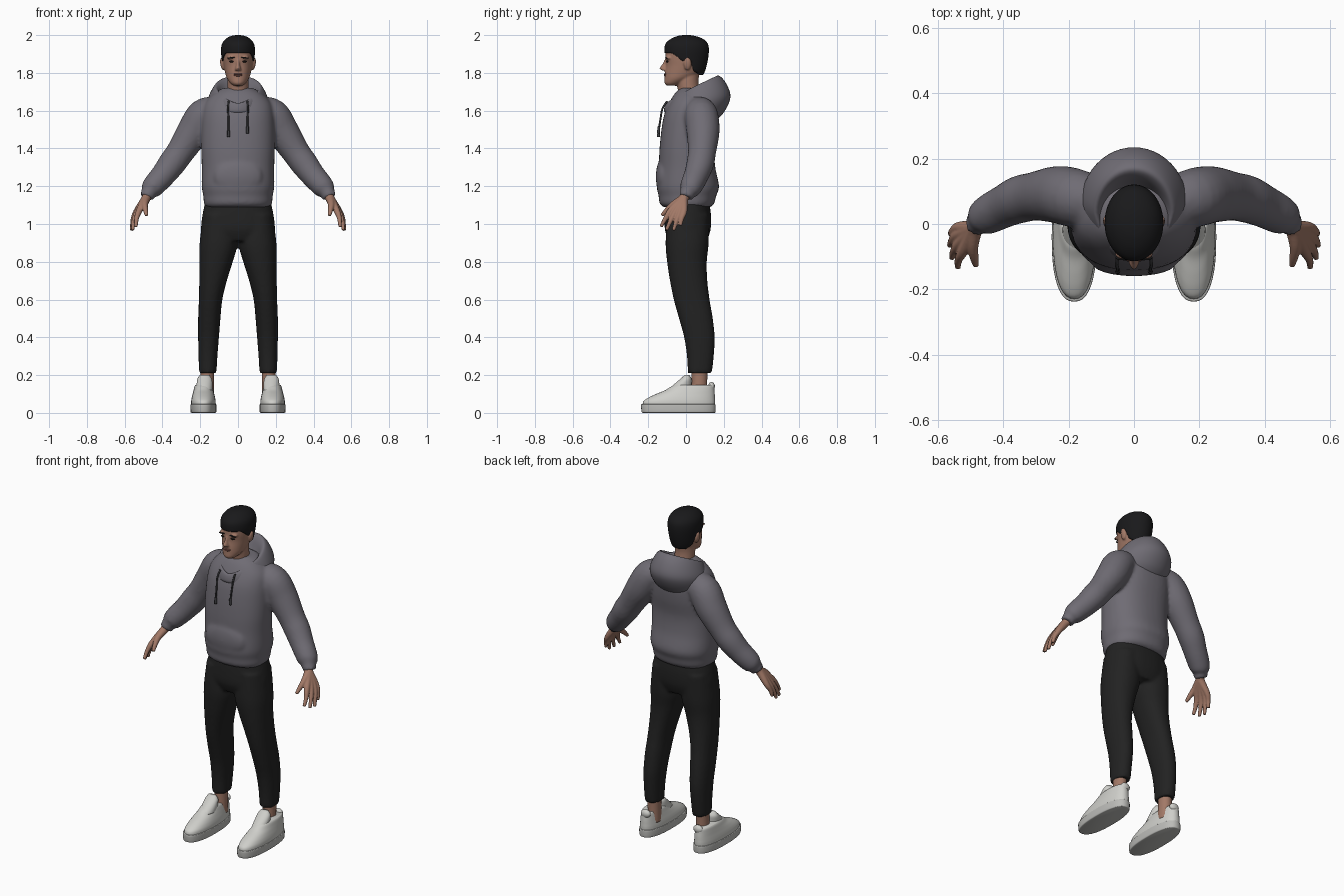
import bpy, bmesh, math
from mathutils import Vector, Matrix

if "Cube" in bpy.data.objects:
    bpy.data.objects.remove(bpy.data.objects["Cube"])


def material(name, r, g, b):
    mat = bpy.data.materials.new(name)
    mat.use_nodes = True
    mat.diffuse_color = (r, g, b, 1)
    shader = mat.node_tree.nodes["Principled BSDF"]
    shader.inputs["Base Color"].default_value = (r, g, b, 1)
    shader.inputs["Roughness"].default_value = 0.8
    return mat


fleece = material("grey fleece", 0.16, 0.15, 0.175)
cloth = material("black cloth", 0.016, 0.016, 0.016)
hair_black = material("black hair", 0.01, 0.01, 0.011)
skin = material("skin", 0.36, 0.19, 0.135)
lip = material("lip", 0.24, 0.1, 0.08)
leather = material("white leather", 0.62, 0.62, 0.59)
rubber = material("sole rubber", 0.5, 0.5, 0.48)
cord_grey = material("dark cord", 0.045, 0.045, 0.05)
eye_dark = material("dark eye", 0.02, 0.014, 0.012)


def smooth_rows(rows, steps=5):
    """Catmull-Rom interpolation through rows of numbers."""
    out = []
    last = len(rows) - 1
    for i in range(last):
        a, b, c, d = (rows[max(0, min(last, i + k))] for k in (-1, 0, 1, 2))
        for s in range(steps):
            t = s / steps
            out.append([q + t * (r - p) / 2
                        + t * t * (p - 2.5 * q + 2 * r - d_ / 2)
                        + t ** 3 * (1.5 * (q - r) + (d_ - p) / 2)
                        for p, q, r, d_ in zip(a, b, c, d)])
    return out + [list(rows[-1])]


def skin_rings(bm, rings, caps=True):
    loops = [[bm.verts.new(p) for p in ring] for ring in rings]
    n = len(loops[0])
    for low, high in zip(loops, loops[1:]):
        for i in range(n):
            j = (i + 1) % n
            bm.faces.new((low[i], low[j], high[j], high[i]))
    if caps:
        bm.faces.new(loops[0][::-1])
        bm.faces.new(loops[-1])


def stack(bm, rows, cx=0, power=2, n=40, caps=True):
    """Upright loft; each row is height, front y, back y, half width, (centre x)."""
    def sup(v):
        return math.copysign(abs(v) ** (2 / power), v)
    rings = []
    for z, front, back, w, *x in smooth_rows(rows):
        mid = x[0] if x else cx
        angles = [math.tau * i / n for i in range(n)]
        rings.append([(mid + w * sup(math.cos(a)),
                       (front + back) / 2 + (back - front) / 2 * sup(math.sin(a)), z)
                      for a in angles])
    skin_rings(bm, rings, caps)


def tube(bm, rows, side=1, n=20):
    """Round sweep; each row is x, y, z, radius."""
    rows = smooth_rows(rows)
    pts = [Vector((x * side, y, z)) for x, y, z, r in rows]
    rings = []
    for i, p in enumerate(pts):
        way = pts[min(i + 1, len(pts) - 1)] - pts[max(i - 1, 0)]
        turn = way.to_track_quat('Z', 'Y')
        rings.append([p + turn @ Vector((math.cos(math.tau * k / n), math.sin(math.tau * k / n), 0))
                      * rows[i][3] for k in range(n)])
    skin_rings(bm, rings)


def ball(bm, centre, size, tilt=0):
    m = Matrix.Translation(centre) @ Matrix.Rotation(tilt, 4, 'Y') @ Matrix.Diagonal((*size, 1))
    bmesh.ops.create_uvsphere(bm, u_segments=24, v_segments=14, radius=1, matrix=m)


def finish(name, bm, mat, voxel=0, relax=4):
    """Make the object; a voxel size fuses overlapping pieces into one skin."""
    bmesh.ops.recalc_face_normals(bm, faces=bm.faces)
    mesh = bpy.data.meshes.new(name)
    bm.to_mesh(mesh)
    bm.free()
    mesh.materials.append(mat)
    for poly in mesh.polygons:
        poly.use_smooth = True
    ob = bpy.data.objects.new(name, mesh)
    bpy.context.collection.objects.link(ob)
    if voxel:
        mod = ob.modifiers.new("fuse", 'REMESH')
        mod.mode, mod.voxel_size, mod.use_smooth_shade = 'VOXEL', voxel, True
        mod = ob.modifiers.new("relax", 'SMOOTH')
        mod.factor, mod.iterations = 0.5, relax
    return ob


# Hoodie body with sleeves and front pocket
bm = bmesh.new()
stack(bm, [(1.09, -.12, .13, .17), (1.11, -.14, .15, .18), (1.15, -.145, .16, .184),
           (1.2, -.155, .175, .192), (1.3, -.145, .155, .192), (1.4, -.14, .15, .195),
           (1.5, -.13, .165, .195), (1.58, -.115, .17, .19), (1.64, -.09, .16, .175),
           (1.69, -.06, .13, .13), (1.72, -.03, .1, .08)], power=2.3)
ball(bm, (0, -.12, 1.25), (.13, .04, .1))
for side in (1, -1):
    tube(bm, [(.11, .07, 1.6, .075), (.18, .08, 1.575, .09), (.235, .09, 1.49, .088),
              (.303, .085, 1.385, .075), (.35, .075, 1.32, .073), (.395, .055, 1.26, .066),
              (.435, .035, 1.215, .062), (.46, .02, 1.185, .056), (.473, .008, 1.165, .041),
              (.485, 0, 1.14, .038)], side)
finish("hoodie", bm, fleece, .01, 5)

# Hood lying open behind the neck: half width, front y, back y, front z, back z
hood_rows = [(.14, -.1, .15, 1.58, 1.54), (.16, -.115, .2, 1.595, 1.59),
             (.163, -.115, .235, 1.615, 1.67), (.145, -.108, .215, 1.635, 1.74),
             (.122, -.098, .175, 1.64, 1.785), (.104, -.085, .145, 1.63, 1.765),
             (.088, -.07, .115, 1.61, 1.7), (.06, -.05, .08, 1.6, 1.64)]
rings = []
for w, front, back, low, high in smooth_rows(hood_rows):
    ring = []
    for i in range(48):
        a = math.tau * i / 48
        t = (1 - math.cos(a)) / 2
        ring.append((w * math.sin(a) * (.82 + .18 * min(1, 2 * t)),
                     front + (back - front) * t, low + (high - low) * t ** .8))
    rings.append(ring)
bm = bmesh.new()
skin_rings(bm, rings, caps=False)
finish("hood", bm, fleece)

# Drawstrings with thick tips
for side, label in ((1, "left"), (-1, "right")):
    drop = .02 if side > 0 else 0
    bm = bmesh.new()
    tube(bm, [(.05, -.1, 1.65, .005), (.053, -.125, 1.61, .005), (.05, -.136, 1.55, .005),
              (.05, -.144, 1.49 + drop, .005)], side, 10)
    tube(bm, [(.05, -.144, 1.495 + drop, .007), (.05, -.146, 1.46 + drop, .008)], side, 10)
    finish(label + "_drawstring", bm, cord_grey)

# Trousers: hips and two tapering legs
bm = bmesh.new()
stack(bm, [(1.13, -.1, .12, .17), (1.05, -.11, .132, .188), (.97, -.112, .13, .195),
           (.91, -.09, .11, .17)], power=2.3)
for side in (1, -1):
    legs = [(1.05, -.1, .12, .085, .1), (.9, -.108, .12, .1, .103), (.8, -.1, .11, .088, .116),
            (.7, -.085, .113, .073, .132), (.6, -.065, .125, .062, .145),
            (.5, -.037, .142, .059, .152), (.4, -.01, .152, .055, .156),
            (.3, .005, .147, .05, .159), (.21, .01, .137, .046, .16)]
    stack(bm, [(*row[:4], row[4] * side) for row in legs], power=2.2)
finish("trousers", bm, cloth, .01, 3)

for side, label in ((1, "left"), (-1, "right")):
    # Ankle
    bm = bmesh.new()
    stack(bm, [(.08, .025, .115, .036), (.15, .03, .112, .036), (.25, .03, .115, .036)],
          cx=.163 * side, n=24)
    finish(label + "_ankle", bm, skin)

    # Shoe: sole, upper, tongue and heel tab
    foot = .183 * side
    bm = bmesh.new()
    stack(bm, [(0, -.228, .15, .062), (.006, -.235, .156, .068), (.04, -.238, .157, .069),
               (.046, -.234, .154, .066)], cx=foot, power=2.4)
    finish(label + "_shoe_sole", bm, rubber)
    bm = bmesh.new()
    stack(bm, [(.03, -.23, .153, .065), (.06, -.226, .154, .065), (.08, -.2, .153, .062),
               (.1, -.158, .152, .057), (.12, -.11, .15, .052), (.14, -.078, .148, .047),
               (.148, -.06, .143, .042)], cx=foot, power=2.3)
    finish(label + "_shoe_upper", bm, leather)
    bm = bmesh.new()
    stack(bm, [(.12, -.1, .03, .042), (.15, -.065, .03, .042), (.18, -.03, .03, .038),
               (.2, -.008, .018, .025)], cx=foot - .006 * side, n=24)
    ball(bm, (foot - .006 * side, .135, .14), (.03, .018, .024))
    finish(label + "_shoe_tongue_and_heel", bm, leather)

    # Hand: fingers fan out from the wrist and fuse into a palm
    bm = bmesh.new()
    wrist = [(.468, .012, 1.18, .024), (.485, -.01, 1.14, .024)]
    fingers = [((.522, -.08, 1.072), (.54, -.133, .985)), ((.532, -.056, 1.064), (.558, -.104, .968)),
               ((.538, -.032, 1.062), (.564, -.066, .966)), ((.536, -.01, 1.068), (.562, -.03, .992))]
    for knuckle, tip in fingers:
        mid = Vector(knuckle).lerp(Vector(tip), .5) + Vector((.006, -.002, 0))
        tube(bm, wrist + [(*knuckle, .017), (*mid, .0125), (*tip, .009)], side, 14)
    tube(bm, wrist + [(.494, -.065, 1.105, .018), (.49, -.1, 1.075, .014),
                      (.484, -.128, 1.045, .009)], side, 14)
    finish(label + "_hand", bm, skin, .004, 3)

# Head, neck, nose, brow and ears
bm = bmesh.new()
stack(bm, [(1.58, -.04, .09, .07), (1.68, -.04, .075, .058), (1.76, -.05, .066, .056),
           (1.83, -.05, .08, .056)])
stack(bm, [(1.732, -.1, -.05, .022), (1.745, -.113, -.015, .04), (1.77, -.113, .035, .058),
           (1.8, -.112, .08, .068), (1.84, -.107, .1, .076), (1.88, -.109, .106, .081),
           (1.92, -.105, .108, .082), (1.96, -.082, .095, .07), (1.985, -.04, .06, .045)])
stack(bm, [(1.872, -.112, -.08, .008), (1.845, -.127, -.08, .01), (1.825, -.14, -.08, .015),
           (1.813, -.13, -.08, .018)], n=16)
for side in (1, -1):
    ball(bm, (.083 * side, .008, 1.848), (.011, .02, .034), .15 * side)
    ball(bm, (.033 * side, -.092, 1.88), (.026, .016, .01))
finish("head", bm, skin, .005, 3)


# Hair cap, lifted to a hairline that is high in front and low behind
def hairline(y):
    marks = [(-1, 1.908), (-.075, 1.905), (-.045, 1.885), (-.02, 1.862), (0, 1.868),
             (.025, 1.86), (.04, 1.81), (.07, 1.79), (1, 1.785)]
    for (y0, z0), (y1, z1) in zip(marks, marks[1:]):
        if y <= y1:
            return z0 + (z1 - z0) * (y - y0) / (y1 - y0)


bm = bmesh.new()
stack(bm, [(1.78, -.09, .088, .066), (1.82, -.098, .104, .078), (1.87, -.108, .116, .086),
           (1.92, -.114, .121, .09), (1.955, -.108, .115, .084), (1.98, -.08, .09, .065),
           (1.995, -.045, .05, .038), (2, -.015, .02, .012)], n=64)
for v in bm.verts:
    v.co.z = max(v.co.z, hairline(v.co.y))
finish("hair", bm, hair_black)

# Eyes, eyebrows and lips
for side, label in ((1, "left"), (-1, "right")):
    bm = bmesh.new()
    ball(bm, (.033 * side, -.099, 1.86), (.014, .006, .005))
    finish(label + "_eye", bm, eye_dark)
    bm = bmesh.new()
    ball(bm, (.035 * side, -.103, 1.88), (.022, .008, .004), .12 * side)
    finish(label + "_eyebrow", bm, hair_black)
bm = bmesh.new()
ball(bm, (0, -.108, 1.793), (.025, .009, .005))
ball(bm, (0, -.108, 1.786), (.021, .008, .005))
finish("lips", bm, lip)
